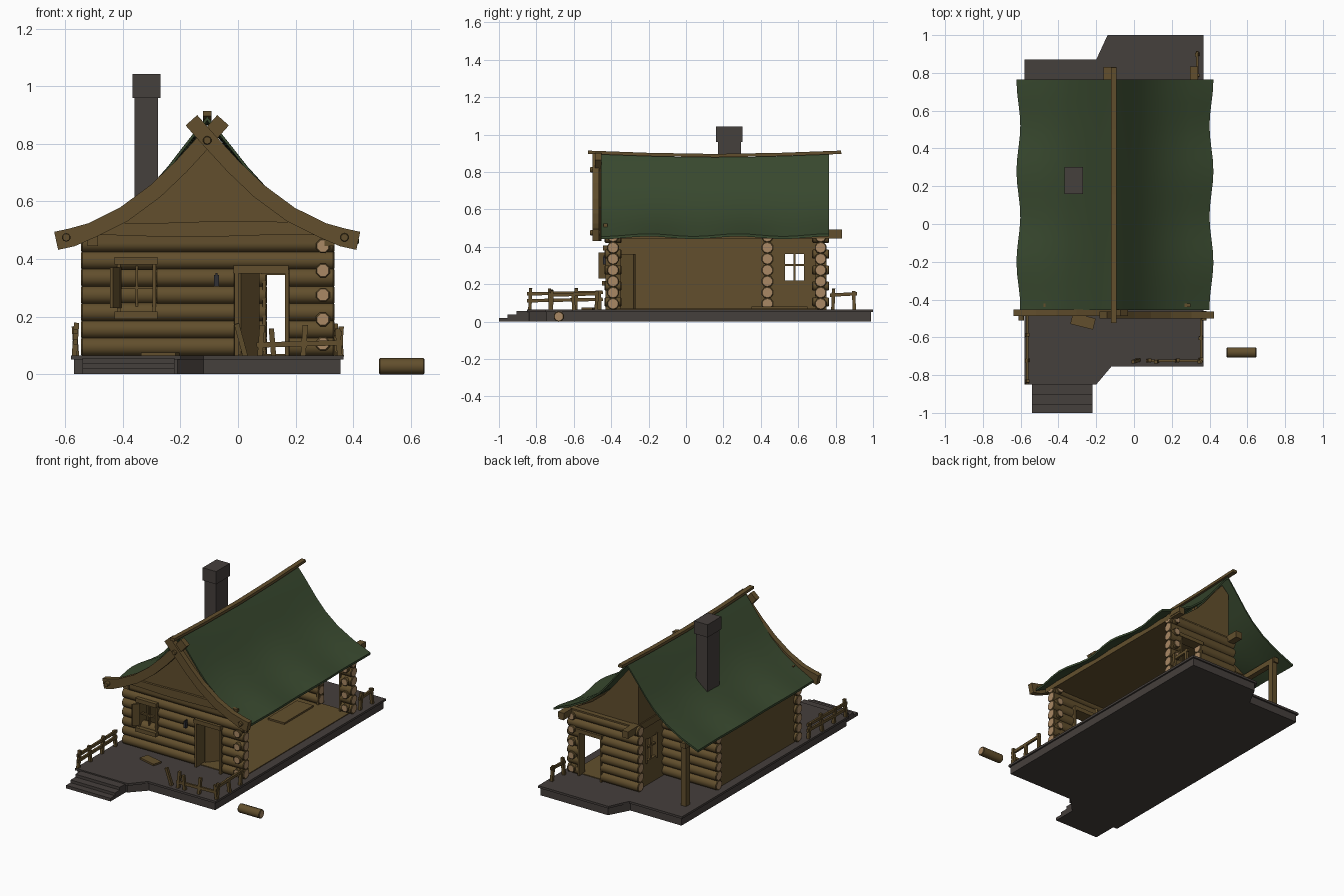
import bpy, math
from mathutils import Vector

if "Cube" in bpy.data.objects:
    bpy.data.objects.remove(bpy.data.objects["Cube"])

def mat(name, c):
    m = bpy.data.materials.new(name)
    m.diffuse_color = (*c, 1)
    m.use_nodes = True
    m.node_tree.nodes["Principled BSDF"].inputs["Base Color"].default_value = m.diffuse_color
    return m

WOOD = mat("brown wood", (0.122, 0.078, 0.026))
END = mat("pale log end", (0.40, 0.25, 0.13))
ROOF = mat("green roof", (0.040, 0.066, 0.028))
STONE = mat("grey stone", (0.060, 0.050, 0.045))
IRON = mat("dark iron", (0.03, 0.03, 0.035))

def make(name, verts, faces, *mats):
    me = bpy.data.meshes.new(name)
    me.from_pydata([tuple(v) for v in verts], [], faces)
    for m in mats:
        me.materials.append(m)
    ob = bpy.data.objects.new(name, me)
    bpy.context.collection.objects.link(ob)
    return ob

def prism(name, pts, axis, lo, hi, m):
    """Extrude a 2D outline along an axis (y: points are x,z; z: points are x,y)."""
    area = sum(a[0]*b[1]-b[0]*a[1] for a, b in zip(pts, pts[1:]+pts[:1]))
    if (area > 0) != (axis == 'y'):
        pts = pts[::-1]
    put = (lambda p, h: (p[0], h, p[1])) if axis == 'y' else (lambda p, h: (p[0], p[1], h))
    n = len(pts)
    f = [tuple(range(n)), tuple(range(2*n-1, n-1, -1))]
    f += [(i, n+i, n+(i+1) % n, (i+1) % n) for i in range(n)]
    return make(name, [put(p, lo) for p in pts]+[put(p, hi) for p in pts], f, m)

def box(name, x0, x1, y0, y1, z0, z1, m=WOOD):
    return prism(name, [(x0, y0), (x1, y0), (x1, y1), (x0, y1)], 'z', z0, z1, m)

def frame(p0, p1):
    p0, p1 = Vector(p0), Vector(p1)
    d = (p1-p0).normalized()
    up = Vector((0, 0, 1)) if abs(d.z) < 0.9 else Vector((0, 1, 0))
    s = d.cross(up).normalized()
    return p0, p1, s, s.cross(d)

def beam(name, p0, p1, w, h, m=WOOD):
    p0, p1, s, t = frame(p0, p1)
    c = [s*a*w/2 + t*b*h/2 for a, b in ((-1, -1), (1, -1), (1, 1), (-1, 1))]
    return make(name, [p0+v for v in c]+[p1+v for v in c],
                [(3, 2, 1, 0), (4, 5, 6, 7)]+[(i, (i+1) % 4, 4+(i+1) % 4, 4+i) for i in range(4)], m)

def log(name, p0, p1, r, m=WOOD, cap=END, n=10):
    """Round log with chamfered ends and pale end caps."""
    p0, p1, s, t = frame(p0, p1)
    e = (p1-p0).normalized()*.004
    c = [s*r*math.cos(2*math.pi*(i+.5)/n) + t*r*math.sin(2*math.pi*(i+.5)/n) for i in range(n)]
    v = [o+q*k for o, k in ((p0, .84), (p0+e, 1), (p1-e, 1), (p1, .84)) for q in c]
    f = [tuple(range(n))[::-1], tuple(range(3*n, 4*n))]
    f += [(j*n+i, j*n+(i+1) % n, (j+1)*n+(i+1) % n, (j+1)*n+i) for j in range(3) for i in range(n)]
    ob = make(name, v, f, m, cap)
    for k, p in enumerate(ob.data.polygons):
        p.material_index = int(k < 2)
        p.use_smooth = 2+n <= k < 2+2*n
    return ob

def log_wall(name, y, x0, x1, holes=()):
    """Stack of logs along x, interrupted by holes (xa, xb, za, zb)."""
    for k in range(7):
        z, start = 0.095+0.06*k, x0
        for xa, xb, za, zb in holes:
            if za < z < zb:
                log(name, (start, y, z), (xa, y, z), 0.033)
                start = xb
        log(name, (start, y, z), (x1, y, z), 0.033)

# Stone deck with lip, and steps
def deck(g):
    return [(-.58+g, -.85+g), (-.20-g, -.85+g), (-.12, -.755+g), (.367-g, -.755+g), (.367-g, 1-g),
            (-.14+g, 1-g), (-.20, .87-g), (-.58+g, .87-g)]
prism("deck_base", deck(.01), 'z', 0, .05, STONE)
prism("deck_top", deck(0), 'z', .05, .064, STONE)
for i, y in enumerate((-1.0, -.955, -.905)):
    box("step", -.54, -.22, y, -.84, 0, .02*(i+1)-.002*i, STONE)

# Wooden floor and mats
box("main_floor", -.5, .31, -.39, .435, .06, .069)
box("back_floor", -.14, .31, .435, .72, .06, .069)
box("floor_hatch", -.03, .09, .35, .65, .069, .08)
beam("door_mat", (-.33, -.50, .069), (-.21, -.53, .069), .06, .012)

# Log walls, with the right side left open
log_wall("front_log", -.39, -.545, .335, [(-.42, -.285, .215, .38), (-.01, .175, 0, .36)])
log_wall("middle_log", .435, -.545, -.125)
log_wall("back_log", .72, -.18, .335, [(.10, .25, 0, .35)])
for y in (-.39, .72):
    for k in range(5):
        log("corner_stub", (.295, y-.045, .105+.085*k), (.295, y+.045, .105+.085*k), .026, n=8)

# Flat side walls, the back one with a window opening
box("left_wall", -.525, -.505, -.39, .435, .06, .48)
for y0, y1, z0, z1 in ((.435, .53, .06, .48), (.63, .72, .06, .48), (.53, .63, .06, .22), (.53, .63, .36, .48)):
    box("back_room_wall", -.155, -.135, y0, y1, z0, z1)
box("side_window_mullion", -.152, -.138, .575, .585, .22, .36)
box("side_window_bar", -.152, -.138, .53, .63, .298, .308)
for y in (.522, .63):
    box("side_window_jamb", -.165, -.13, y, y+.008, .21, .37)

# Flat ceilings
box("main_ceiling", -.51, .31, -.39, .435, .445, .457)
box("back_ceiling", -.14, .31, .435, .71, .445, .457)

# Front window and shutter
box("window_header", -.43, -.28, -.445, -.36, .38, .407)
box("window_sill", -.43, -.28, -.45, -.36, .192, .218)
for x in (-.42, -.297):
    box("window_jamb", x, x+.012, -.43, -.36, .218, .38)
box("window_mullion", -.357, -.348, -.415, -.40, .218, .38)
box("window_bar", -.41, -.295, -.415, -.40, .295, .305)
beam("shutter", (-.41, -.42, .3), (-.44, -.465, .3), .012, .14)

# Front door frame, open door leaf and rear doorway
box("door_header", -.015, .175, -.435, -.35, .35, .377)
for x in (-.012, .163):
    box("door_jamb", x, x+.014, -.43, -.35, .064, .35)
beam("door_leaf", (.005, -.35, .215), (.07, -.275, .215), .014, .29)
box("rear_door_header", .08, .27, .685, .755, .345, .37)
for x in (.085, .246):
    box("rear_door_jamb", x, x+.012, .69, .75, .064, .35)

# Wall lantern
box("lantern", -.083, -.066, -.445, -.425, .305, .345, IRON)
box("lantern_bracket", -.078, -.071, -.44, -.40, .34, .352, IRON)

# Curved roof shell: profile of (distance from ridge, height)
CX = -.107
P = [(0, .885), (.035, .845), (.08, .79), (.14, .715), (.2, .65), (.29, .578), (.4, .518), (.517, .468)]
def roof_pt(i, side, y, drop):
    u, z = P[i]
    t = u/.517
    wave = math.cos((y-.76)*2*math.pi/.48)
    yc = (y-.155)/.61
    x = CX+side*u*(1 if side > 0 else .977)*(1+.02*wave*t*t)
    return (x, y, z+.007*wave*t*t-.006+.016*yc*yc*(1-t)-drop)
NY = 20
keys = [(i, -1) for i in range(len(P)-1, 0, -1)] + [(i, 1) for i in range(len(P))]
W = len(keys)
verts, faces = [], []
for drop in (0, .014):
    for j in range(NY+1):
        verts += [roof_pt(i, s, -.455+1.22*j/NY, drop) for i, s in keys]
N = W*(NY+1)
for j in range(NY):
    for i in range(W-1):
        a = j*W+i
        faces += [(a, a+1, a+W+1, a+W), (N+a+W, N+a+W+1, N+a+1, N+a)]
    for a, b in ((j*W+W, j*W), (j*W+W-1, j*W+2*W-1)):
        faces.append((a, b, N+b, N+a)[::-1])
for i in range(W-1):
    b = NY*W+i
    faces += [(i+1, i, N+i, N+i+1), (b, b+1, N+b+1, N+b)]
roof = make("roof", verts, faces, ROOF)
bpy.context.view_layer.objects.active = roof
roof.select_set(True)
bpy.ops.object.shade_smooth_by_angle(angle=math.radians(35))

# Gables: full at the front, stepped at the back like the walls below
right = [(CX+u, z-.028) for u, z in P[:-1]] + [(CX+.4, .455)]
left = [(CX-.4, .455)] + [(CX-u, z-.028) for u, z in P[-2:0:-1]]
prism("front_gable", right+left, 'y', -.425, -.405, WOOD)
prism("back_gable", right+[(-.155, .455), (-.155, .81)], 'y', .69, .71, WOOD)
prism("middle_gable", left+[right[0], (CX, .455)], 'y', .425, .445, WOOD)
box("attic_wall", -.155, -.135, .44, .70, .455, .80)

# Wavy tie beam, ridge and eaves beams
xs = [-.48+.78*i/12 for i in range(13)]
prism("tie_beam", [(x, .48+.004*math.sin(9*x)) for x in xs] +
      [(x, .528+.004*math.cos(9*x)) for x in xs[::-1]], 'y', -.44, -.42, WOOD)
R = [(-.525, .905), (-.2, .893), (.155, .887), (.5, .893), (.83, .905)]
for a, b in zip(R, R[1:]):
    beam("ridge_beam", (CX, *a), (CX, *b), .03, .018)
for x, y in ((.318, .835), (-.505, .75)):
    beam("eaves_beam", (x, -.44, .462), (x, y, .462), .036, .034)
    if x > 0:
        beam("eaves_beam_tip", (x, .75, .474), (x, .835, .474), .042, .034)
beam("inner_beam", (-.14, .44, .468), (-.14, .83, .468), .045, .045)
beam("rear_plate", (-.14, .725, .47), (.33, .725, .47), .035, .035)
box("porch_post", -.518, -.482, .70, .74, .064, .47)

# Crossing curved bargeboards with pegs
C = [(.525, .463), (.47, .475), (.40, .50), (.29, .555), (.18, .636), (.09, .722), (0, .82), (-.055, .882)]
for side in (-1, 1):
    top, bot = [], []
    for i, p in enumerate(C):
        a, b = C[max(i-1, 0)], C[min(i+1, len(C)-1)]
        d = Vector((b[0]-a[0], b[1]-a[1])).normalized()
        w = .032 if i < 2 else .027
        top.append((CX+side*(p[0]+d.y*w), p[1]-d.x*w))
        bot.append((CX+side*(p[0]-d.y*w), p[1]+d.x*w))
    off = .012 if side > 0 else 0
    prism("bargeboard", top+bot[::-1], 'y', -.487-off, -.452-off, WOOD)
for x, z in ((CX, .812), (CX-.49, .475), (CX+.477, .475)):
    log("peg", (x, -.512, z), (x, -.46, z), .015, WOOD, WOOD)

# Chimney
box("chimney", -.36, -.278, .17, .295, .55, .97, STONE)
box("chimney_cap", -.367, -.27, .16, .302, .96, 1.043, STONE)

# Rail fences: posts and rails
def fence(pts, rails, top, lean=.004):
    for i, (x, y) in enumerate(pts):
        s = lean*(-1)**i
        beam("fence_post", (x-s, y, .06), (x+s, y+s, top-.012*(i % 2)), .018, .018)
    for z in rails:
        (xa, ya), (xb, yb) = pts[0], pts[-1]
        d = Vector((xb-xa, yb-ya, 0)).normalized()*.015
        beam("fence_rail", Vector((xa, ya, z-.004))-d, Vector((xb, yb, z+.004))+d, .013, .018)
fence([(-.565, -.835), (-.565, -.72), (-.565, -.59), (-.565, -.46)], (.115, .152), .178)
fence([(.08, -.725), (.12, -.725), (.23, -.725), (.35, -.725)], (.105,), .17)
fence([(.355, -.72), (.355, -.60), (.355, -.48)], (.145,), .165)
fence([(.335, .785), (.335, .90)], (.145,), .175)
beam("leaning_post", (.025, -.72, .064), (-.005, -.73, .175), .018, .018)

# Loose log on the ground
log("loose_log", (.49, -.68, .027), (.648, -.68, .027), .0284)
